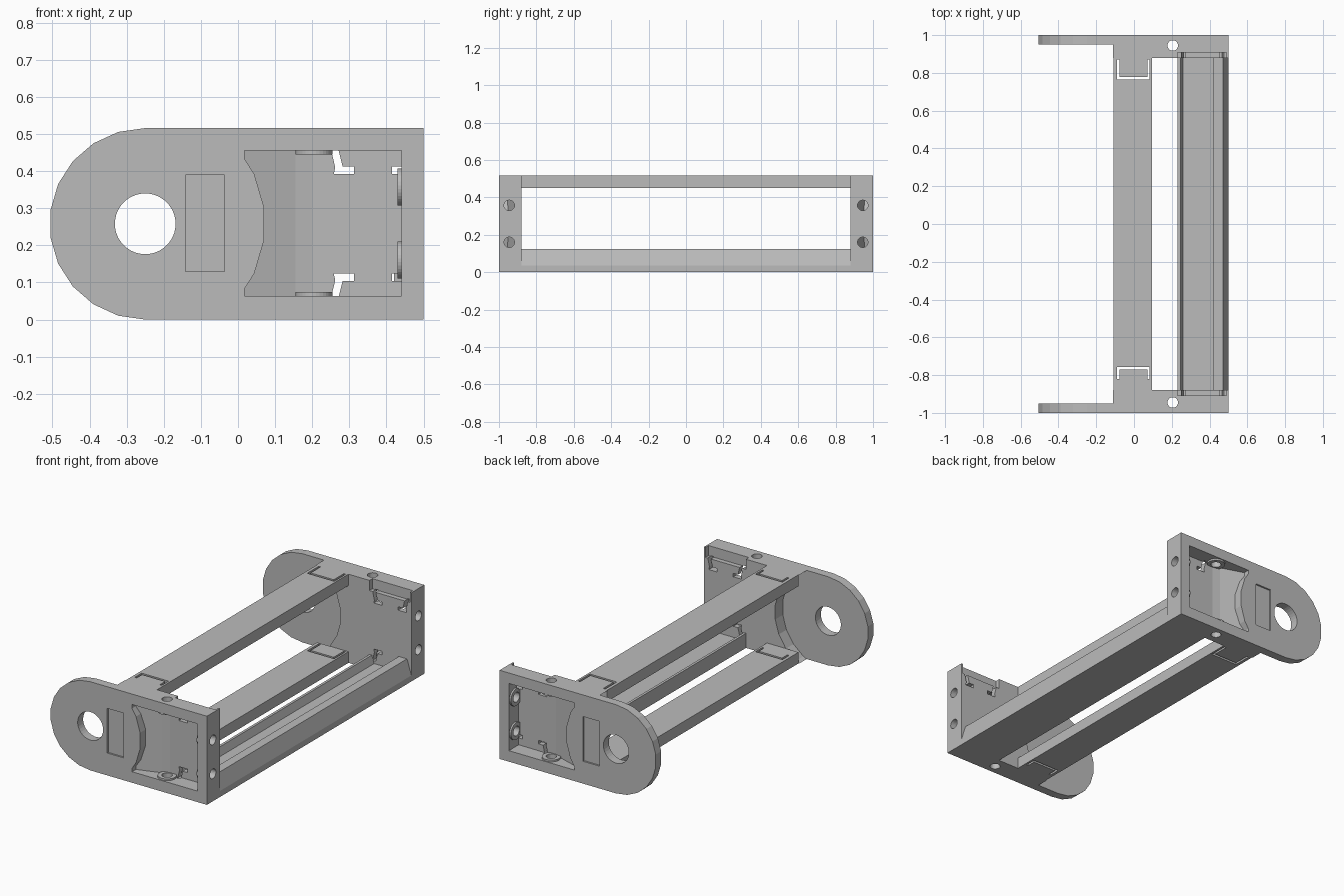
import bpy, bmesh, math
from mathutils import Matrix, Vector

old = bpy.data.objects.get("Cube")
if old:
    bpy.data.objects.remove(old, do_unlink=True)

grey = bpy.data.materials.new("plain grey")
grey.use_nodes = True
colour = (0.5, 0.5, 0.5, 1)
grey.diffuse_color = colour
grey.node_tree.nodes["Principled BSDF"].inputs["Base Color"].default_value = colour

MID = 0.258            # half height and radius of the rounded end
HUB = (-0.25, MID)     # pivot centre in x, z


def prism(name, pts, axis, a, b):
    """Extrude a 2D outline along an axis: y uses (x, z), z uses (x, y), x uses (y, z)."""
    def place(p, t):
        return {"x": (t, p[0], p[1]), "y": (p[0], t, p[1]), "z": (p[0], p[1], t)}[axis]
    bm = bmesh.new()
    low = [bm.verts.new(place(p, a)) for p in pts]
    high = [bm.verts.new(place(p, b)) for p in pts]
    bm.faces.new(low)
    bm.faces.new(high)
    n = len(pts)
    for i in range(n):
        j = (i + 1) % n
        bm.faces.new((low[i], low[j], high[j], high[i]))
    bmesh.ops.recalc_face_normals(bm, faces=bm.faces)
    mesh = bpy.data.meshes.new(name)
    bm.to_mesh(mesh)
    bm.free()
    mesh.materials.append(grey)
    ob = bpy.data.objects.new(name, mesh)
    bpy.context.scene.collection.objects.link(ob)
    return ob


def box(name, x0, x1, y0, y1, z0, z1):
    return prism(name, [(x0, y0), (x1, y0), (x1, y1), (x0, y1)], "z", z0, z1)


def circle(c, r, n=32):
    step = math.tau / n
    return [(c[0] + r * math.cos((i + 0.5) * step),
             c[1] + r * math.sin((i + 0.5) * step)) for i in range(n)]


def combine(ob, tool, op="DIFFERENCE"):
    """Apply a boolean and discard the tool."""
    mod = ob.modifiers.new("bool", "BOOLEAN")
    mod.operation = op
    mod.solver = "EXACT"
    mod.object = tool
    bpy.context.view_layer.update()
    graph = bpy.context.evaluated_depsgraph_get()
    mesh = bpy.data.meshes.new_from_object(ob.evaluated_get(graph))
    ob.modifiers.clear()
    ob.data = mesh
    bpy.data.objects.remove(tool, do_unlink=True)


# End plate: rounded outline, thinned on the inside around the pivot
arc = [(HUB[0] + MID * math.cos(math.pi * (0.5 + i / 11)),
        MID + MID * math.sin(math.pi * (0.5 + i / 11))) for i in range(12)]
plate = prism("front_end_plate", arc + [(0.5, 0), (0.5, 2 * MID)], "y", -1, -0.88)
combine(plate, prism("cutter", circle(HUB, 0.295, 22), "y", -0.95, -0.8))
combine(plate, prism("cutter", circle(HUB, 0.082), "y", -1.1, -0.8))

# Shallow label panel
combine(plate, box("cutter", -0.142, -0.037, -1.1, -0.99, 0.13, 0.39))

# Outer pocket with a ramped floor and a curved side
pocket = prism("cutter", [(0.018, -1.1), (0.44, -1.1), (0.44, -0.91), (0.2, -0.912),
                          (0.155, -0.92), (0.018, -0.965)], "z", 0.064, 0.455)
combine(pocket, prism("cutter", circle(HUB, 0.323, 22), "y", -1.2, -0.8))
combine(plate, pocket)

# Raised screw rings inside the pocket, then the drilled holes
AXIS_Y = -0.945
top_spot = (0.205, AXIS_Y)
side_spots = [(AXIS_Y, 0.16), (AXIS_Y, 0.357)]
for z0, z1 in ((0.05, 0.074), (0.445, 0.47)):
    combine(plate, prism("ring", circle(top_spot, 0.05), "z", z0, z1), "UNION")
for spot in side_spots:
    combine(plate, prism("ring", circle(spot, 0.05), "x", 0.43, 0.46), "UNION")
combine(plate, prism("cutter", circle(top_spot, 0.028, 24), "z", -0.1, 0.7))
for spot in side_spots:
    combine(plate, prism("cutter", circle(spot, 0.028, 24), "x", 0.4, 0.6))

# Hooked clip slots through the pocket floor, mirrored both ways
hook = [(0.25, 0.46), (0.27, 0.46), (0.282, 0.412), (0.312, 0.412),
        (0.312, 0.392), (0.258, 0.392), (0.262, 0.41)]
for flip_x in (False, True):
    for flip_z in (False, True):
        pts = [(0.727 - x if flip_x else x, 2 * MID - z if flip_z else z) for x, z in hook]
        combine(plate, prism("cutter", pts, "y", -0.925, -0.8))

# Relief along the inner top edge
combine(plate, box("cutter", 0.23, 0.49, -0.907, -0.8, 0.457, 0.6))

# Opposite end plate
back = bpy.data.objects.new("back_end_plate", plate.data.copy())
bpy.context.scene.collection.objects.link(back)
back.data.transform(Matrix.Scale(-1, 4, Vector((0, 1, 0))))
back.data.flip_normals()

# Upper and lower connecting bars, each with U-shaped slots near the ends
for name, z0, z1 in (("upper_bar", 0.45, 2 * MID), ("lower_bar", 0, 0.065)):
    bar = box(name, -0.108, 0.095, -0.88, 0.88, z0, z1)
    for s, inner, tip in ((1, 0.765, 0.872), (-1, 0.757, 0.82)):
        u = [(-0.09, tip), (-0.09, inner), (0.083, inner), (0.083, tip),
             (0.071, tip), (0.071, inner + 0.014), (-0.078, inner + 0.014), (-0.078, tip)]
        combine(bar, prism("cutter", [(x, s * y) for x, y in u], "z", z0 - 0.1, z1 + 0.1))

# Lower channel rail with a sloped outer wall
prism("channel_rail", [(0.23, 0), (0.5, 0), (0.5, 0.035), (0.472, 0.124), (0.42, 0.124),
                       (0.42, 0.04), (0.26, 0.04), (0.245, 0.085), (0.23, 0.085)],
      "y", -0.88, 0.88)
